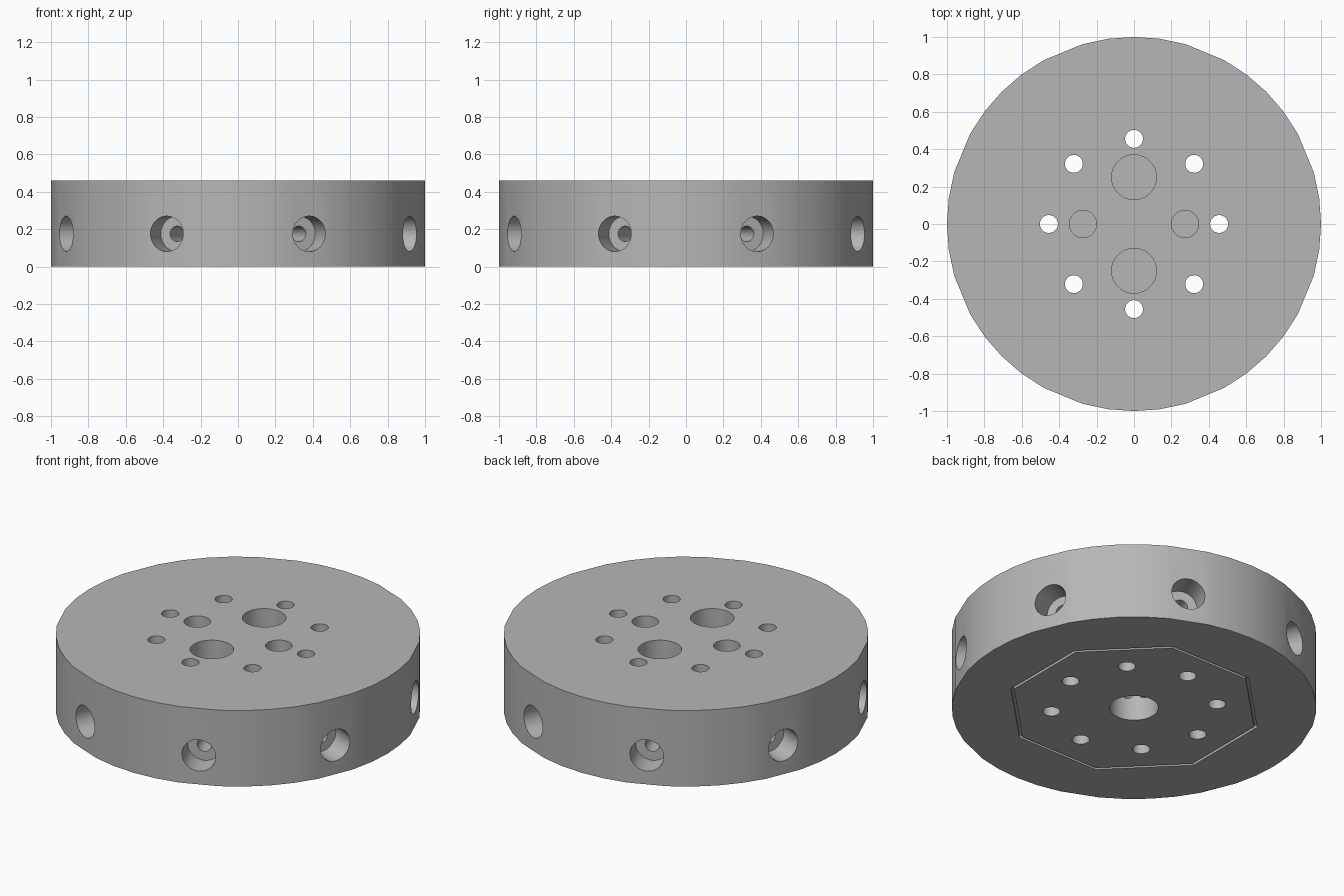
import bpy, bmesh
from math import sin, cos, pi, radians
from mathutils import Matrix

if "Cube" in bpy.data.objects:
    bpy.data.objects.remove(bpy.data.objects["Cube"])

HEIGHT = 0.46
PORT_Z = 0.175
PORT_ANGLES = [radians(22.5 + 45 * k) for k in range(8)]


def make_object(name, bm):
    bmesh.ops.recalc_face_normals(bm, faces=bm.faces[:])
    mesh = bpy.data.meshes.new(name)
    bm.to_mesh(mesh)
    bm.free()
    ob = bpy.data.objects.new(name, mesh)
    bpy.context.collection.objects.link(ob)
    return ob


def bridge(bm, a, b):
    for i in range(len(a)):
        j = (i + 1) % len(a)
        bm.faces.new((a[i], a[j], b[j], b[i]))


def prism(name, points, z0, z1):
    bm = bmesh.new()
    low = [bm.verts.new((x, y, z0)) for x, y in points]
    high = [bm.verts.new((x, y, z1)) for x, y in points]
    bm.faces.new(low[::-1])
    bm.faces.new(high)
    bridge(bm, low, high)
    return make_object(name, bm)


def octagon_ring(name, r_in, r_out, z0, z1):
    bm = bmesh.new()
    rings = [[bm.verts.new((r * cos(a), r * sin(a), z)) for a in PORT_ANGLES]
             for r, z in ((r_in, z0), (r_out, z0), (r_out, z1), (r_in, z1))]
    for i in range(4):
        bridge(bm, rings[i], rings[(i + 1) % 4])
    return make_object(name, bm)


def circle(x, y, r, n=32):
    return [(x + r * cos(2 * pi * i / n), y + r * sin(2 * pi * i / n)) for i in range(n)]


def stepped_bore(name, profile, angle, n=32):
    """Revolve (radius, distance) pairs about a radial axis."""
    bm = bmesh.new()
    rings = [[bm.verts.new((d, y, z)) for y, z in circle(0, 0, r, n)] for r, d in profile]
    bm.faces.new(rings[0])
    bm.faces.new(rings[-1])
    for a, b in zip(rings, rings[1:]):
        bridge(bm, a, b)
    bm.transform(Matrix.Translation((0, 0, PORT_Z)) @ Matrix.Rotation(angle, 4, 'Z'))
    return make_object(name, bm)


# disc body, with a flat on the rim at every side port
outline = []
for a in PORT_ANGLES:
    for offset in (-6.4, 6.4, 14.5, 22.5, 30.5):
        t = a + radians(offset)
        outline.append((cos(t), sin(t)))
body = prism("manifold_disc", outline, 0, HEIGHT)

# narrow octagonal seal groove underneath, then the central bore
cutters = [
    octagon_ring("seal_groove_cutter", 0.69, 0.708, -0.1, 0.02),
    prism("centre_bore_cutter", circle(0, 0, 0.134), -0.1, 0.205),
]

# blind holes in the top
for s in (-1, 1):
    cutters.append(prism("large_top_hole_cutter", circle(0, 0.25 * s, 0.12), 0.225, 0.6))
    cutters.append(prism("small_top_hole_cutter", circle(0.273 * s, 0, 0.073), 0.225, 0.6))

# bolt circle and counterbored side ports
for k, a in enumerate(PORT_ANGLES):
    b = k * pi / 4
    cutters.append(prism("bolt_hole_cutter", circle(0.455 * cos(b), 0.455 * sin(b), 0.048, 24), -0.1, 0.6))
    cutters.append(stepped_bore("side_port_cutter",
                                [(0.095, 1.1), (0.095, 0.85), (0.041, 0.85), (0.041, 0.11)], a))

for c in cutters:
    c.hide_render = True
    mod = body.modifiers.new(c.name, 'BOOLEAN')
    mod.operation = 'DIFFERENCE'
    mod.solver = 'EXACT'
    mod.object = c

# apply the cuts, remove the cutters and smooth the round walls
bpy.ops.object.select_all(action='DESELECT')
bpy.context.view_layer.objects.active = body
body.select_set(True)
bpy.ops.object.convert(target='MESH')
for c in cutters:
    bpy.data.objects.remove(c, do_unlink=True)
bpy.ops.object.shade_smooth_by_angle(angle=radians(30))

# darker grey finish
finish = bpy.data.materials.new("dark_grey")
finish.diffuse_color = (0.47, 0.47, 0.47, 1)
finish.use_nodes = True
finish.node_tree.nodes["Principled BSDF"].inputs["Base Color"].default_value = finish.diffuse_color
body.data.materials.clear()
body.data.materials.append(finish)
